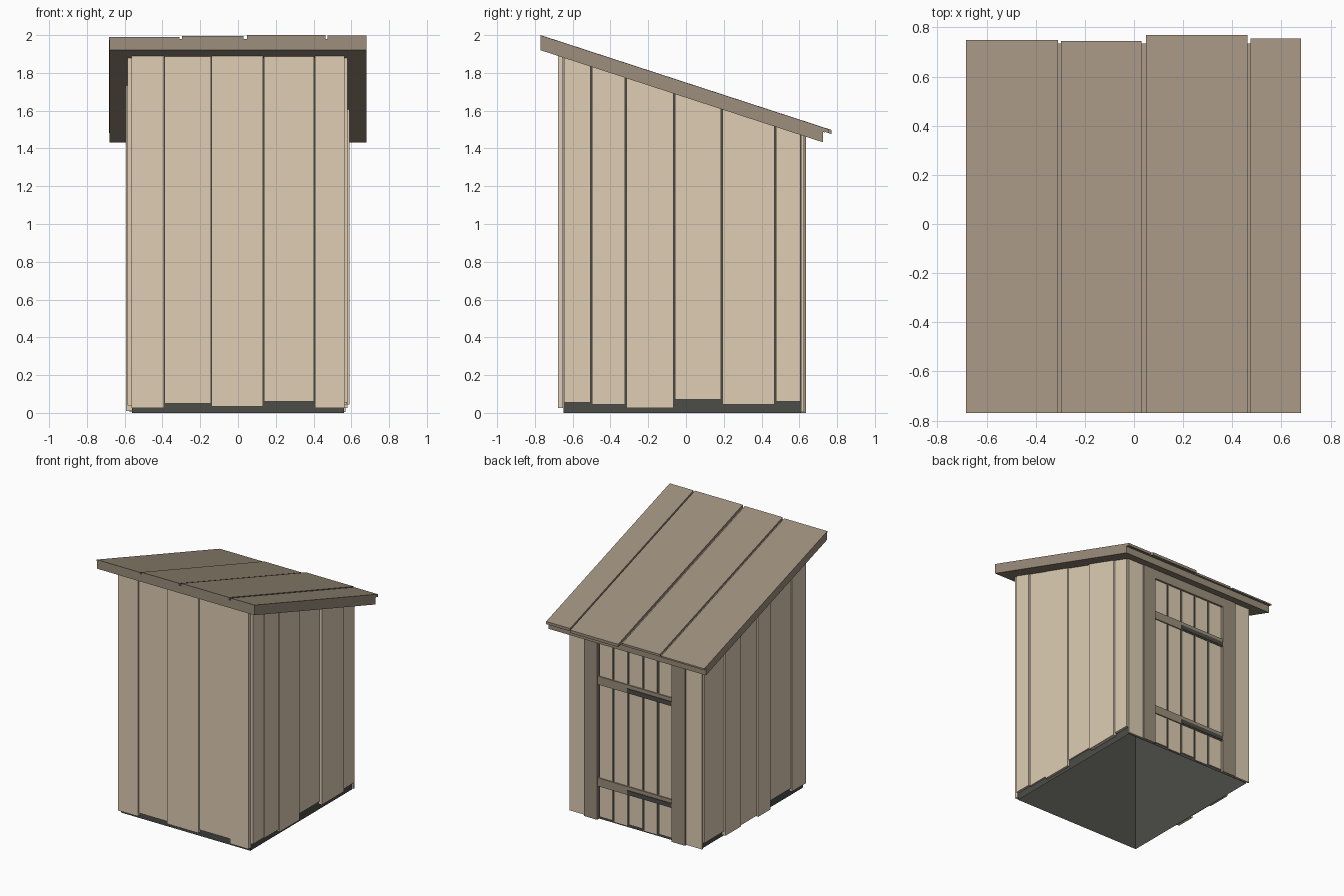
import bpy
import bmesh

old = bpy.data.objects.get("Cube")
if old:
    bpy.data.objects.remove(old, do_unlink=True)


def material(name, rgb):
    m = bpy.data.materials.new(name)
    m.use_nodes = True
    m.diffuse_color = (*rgb, 1)
    m.node_tree.nodes["Principled BSDF"].inputs["Base Color"].default_value = (*rgb, 1)
    return m


TAN = material("pale wood", (0.735, 0.615, 0.455))
BROWN = material("brown wood", (0.335, 0.272, 0.205))
DARK = material("dark grey", (0.072, 0.073, 0.064))


def slope(offset):
    """Height along the roof pitch, measured from its underside."""
    return lambda y: 1.92 - 0.326 * (y + 0.77) + offset


def block(name, x, y, z, mat, open_bottom=False):
    """Box whose bottom and top heights may be numbers or functions of y."""
    bm = bmesh.new()
    bmesh.ops.create_cube(bm, size=1)
    for v in bm.verts:
        side = [int(c > 0) for c in v.co]
        yy = y[side[1]]
        h = z[side[2]]
        v.co = (x[side[0]], yy, h(yy) if callable(h) else h)
    if open_bottom:
        bm.normal_update()
        low = [f for f in bm.faces if f.normal.z < -0.9]
        bmesh.ops.delete(bm, geom=low, context='FACES')
    mesh = bpy.data.meshes.new(name)
    bm.to_mesh(mesh)
    bm.free()
    mesh.materials.append(mat)
    ob = bpy.data.objects.new(name, mesh)
    bpy.context.collection.objects.link(ob)
    return ob


GAP = 0.004
DOOR_GAP = 0.007
BACK = 0.61
under_roof = slope(0.01)

# Dark inner shell, open underneath, kept clear of the planks around it
block("inner_shell", (-0.56, 0.56), (-0.648, BACK - 0.002), (0, slope(0.005)), DARK, True)

# Front planks: start, end, bottom, thickness
front = [(-0.565, -0.392, 0.025, 0.028), (-0.388, -0.143, 0.05, 0.022),
         (-0.139, 0.132, 0.035, 0.03), (0.138, 0.402, 0.06, 0.024),
         (0.407, 0.565, 0.025, 0.03)]
for i, (a, b, low, t) in enumerate(front):
    block(f"front_plank_{i}", (a, b), (-0.648 - t, -0.65), (low, under_roof), TAN)

# Side planks, listed as edges along y with bottoms and thicknesses
sides = {
    "left": (1, [-0.65, -0.502, -0.318, -0.062, 0.188, 0.472, 0.61],
             [0.055, 0.045, 0.025, 0.07, 0.045, 0.06],
             [0.018, 0.014, 0.018, 0.012, 0.028, 0.02]),
    "right": (-1, [-0.65, -0.47, -0.2, -0.04, 0.16, 0.36, 0.61],
              [0.04, 0.07, 0.01, 0.02, 0.015, 0.05],
              [0.022, 0.02, 0.032, 0.024, 0.03, 0.022])}
for side, (s, edges, lows, thick) in sides.items():
    for i, (low, t) in enumerate(zip(lows, thick)):
        xs = sorted((s * 0.562, s * (0.562 + t)))
        block(f"{side}_plank_{i}", xs, (edges[i] + GAP, edges[i + 1] - GAP),
              (low, under_roof), TAN)

# Back corner planks, door posts and header
for name, a, b in (("left", 0.435, 0.57), ("right", -0.575, -0.43)):
    block(f"back_{name}_plank", (a, b), (BACK, 0.624), (0.005, under_roof), TAN)
for name, a, b in (("left", 0.325, 0.437), ("right", -0.435, -0.318)):
    block(f"door_post_{name}", (a, b), (BACK, 0.634), (0, under_roof), BROWN)
block("door_header", (-0.318, 0.325), (BACK, 0.632), (1.39, under_roof), BROWN)

# Door boards
width = 0.643 / 5
for i, low in enumerate((0.02, 0.01, 0.025, 0.01, 0.02)):
    a = -0.318 + i * width
    block(f"door_board_{i}", (a + DOOR_GAP, a + width - DOOR_GAP), (BACK, 0.617),
          (low, 1.395), TAN)

# Door rails and strap hinges
for name, z in (("upper", 1.055), ("lower", 0.26)):
    block(f"{name}_door_rail", (-0.318, 0.325), (BACK, 0.626), (z, z + 0.065), BROWN)
    block(f"{name}_hinge_strap", (-0.318, 0.07), (BACK, 0.631), (z + 0.005, z + 0.037), DARK)

# Roof base and the four boards laid over it
block("roof_base", (-0.68, 0.68), (-0.77, 0.725), (slope(0), slope(0.06)), BROWN)
boards = [(-0.683, -0.31, 0.75, 0.07), (-0.297, 0.03, 0.745, 0.075),
          (0.048, 0.462, 0.77, 0.08), (0.474, 0.68, 0.755, 0.079)]
for i, (a, b, end, top) in enumerate(boards):
    block(f"roof_board_{i}", (a, b), (-0.77, end), (slope(0.058), slope(top)), BROWN)
block("roof_lining", (-0.68, 0.68), (0.7, 0.735), (slope(0.055), slope(0.062)), BROWN)
